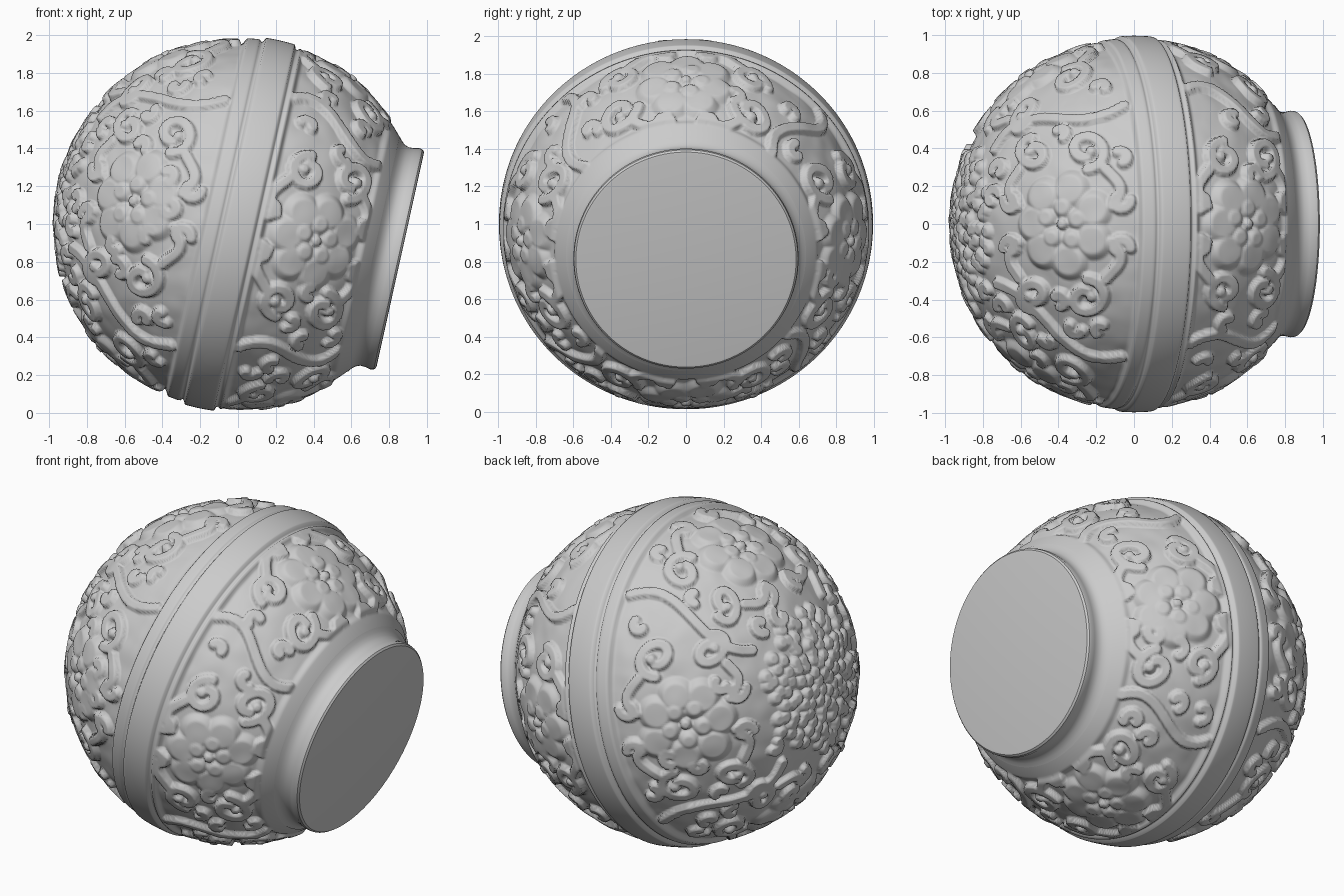
import bpy, math, random
from math import sin, cos, pi
from mathutils import Vector, noise
from mathutils.kdtree import KDTree

if "Cube" in bpy.data.objects:
    bpy.data.objects.remove(bpy.data.objects["Cube"])

random.seed(4)
TILT = 0.218            # the jar lies on its side, foot tipped downwards
SEGS, ROWS, LAT_END = 540, 250, 0.90

# relief classes: name -> (half width, height, edge steepness)
CLASSES = {"vine": (0.036, 0.032, 2.2), "tip": (0.022, 0.024, 1.8),
           "petal": (0.115, 0.030, 1.7), "inner": (0.070, 0.037, 1.3),
           "bump": (0.050, 0.027, 1.3), "heart": (0.040, 0.041, 1.3)}
dabs = {k: [] for k in CLASSES}


def on_sphere(lat, phi):
    return Vector((sin(lat), cos(lat) * cos(phi), cos(lat) * sin(phi)))


def dab(kind, lat0, phi0, u, v):
    lat = lat0 + v
    dabs[kind].append(on_sphere(lat, phi0 + u / max(cos(lat), 0.15)))


def stroke(lat0, phi0, path, n=26, taper=0.75):
    """A carved vine following path(t), thinning at the end."""
    for i in range(n):
        t = i / (n - 1)
        u, v = path(t)
        dab("vine" if t < taper else "tip", lat0, phi0, u, v)


def curl(lat0, phi0, cu, cv, r, start, turns, hand=1):
    """Spiral scroll winding inwards to a round bud."""
    def path(t):
        a = start + hand * turns * 2 * pi * t
        k = r * (1 - 0.72 * t)
        return cu + k * cos(a), cv + k * sin(a)
    stroke(lat0, phi0, path, max(12, int(r * turns * 320)), 0.85)
    if r > 0.085:
        u, v = path(1)
        dab("heart", lat0, phi0, u, v)


def flower(lat0, phi0, size):
    """Layered peony."""
    for count, dist, kind, off in ((7, 0.185, "petal", 0.2), (5, 0.095, "inner", 0.6), (1, 0, "heart", 0)):
        for i in range(count):
            a = off + i * 2 * pi / count
            d = dist * size * random.uniform(0.9, 1.1)
            dab(kind, lat0, phi0, d * cos(a), d * sin(a))


def panel(lat0, phi0, size, vmax):
    """Flower with mirrored scrolls, leaves and a dividing vine."""
    flower(lat0, phi0, size)
    for s in (-1, 1):
        curl(lat0, phi0, s * 0.40 * size, 0.15 * size, 0.115, pi / 2 + s * pi / 2, 1.2, -s)
        curl(lat0, phi0, s * 0.39 * size, -0.14 * size, 0.10, pi / 2 - s * pi / 2, 1.2, -s)
        for w in (-1, 1):
            stroke(lat0, phi0, lambda t: (s * (0.10 + 0.28 * t), w * (0.27 * size + 0.05 * sin(t * 5))), 20)
            curl(lat0, phi0, s * 0.13, w * 0.31 * size, 0.06, pi / 2 * w, 0.75, s * w)
    stroke(lat0, phi0 + pi / 4, lambda t: (0.10 * sin((t - 0.5) * 5), vmax * (2 * t - 1)), 44, 1.1)


# carved ornament: four panels on each side of the belt
for k in range(4):
    panel(0.45, k * pi / 2, 0.95, 0.30)
    panel(-0.62, k * pi / 2, 1.05, 0.40)

# small hooks filling the empty ground
placed = [p for pts in dabs.values() for p in pts]
for _ in range(900):
    lat = random.choice((random.uniform(0.22, 0.70), random.uniform(-1.10, -0.27)))
    phi = random.uniform(0, 2 * pi)
    p = on_sphere(lat, phi)
    if min((p - q).length_squared for q in placed) > 0.088 ** 2:
        before = len(dabs["vine"])
        curl(lat, phi, 0, 0, random.uniform(0.045, 0.06), random.uniform(0, 6.3),
             random.uniform(0.5, 0.8), random.choice((-1, 1)))
        placed += dabs["vine"][before:]

# dense pebbled rosette on the closed end
for i in range(120):
    r = 0.43 * math.sqrt((i + 0.5) / 120)
    a = i * 2.39996 + random.uniform(-0.15, 0.15)
    dabs["bump"].append(on_sphere(-pi / 2 + r, a))

trees = []
for kind, pts in dabs.items():
    tree = KDTree(len(pts))
    for i, p in enumerate(pts):
        tree.insert(p, i)
    tree.balance()
    trees.append((tree, *CLASSES[kind]))


def smooth(a, b, x):
    t = min(1, max(0, (x - a) / (b - a)))
    return t * t * (3 - 2 * t)


def radius(p):
    """Distance of the surface from the ball's centre in direction p."""
    a = p.x
    belt = smooth(-0.20, -0.165, a) * (1 - smooth(0.125, 0.16, a))
    collar = smooth(0.67, 0.70, a)
    plain = max(belt, collar)
    rise = 0.0
    if plain < 1:
        for tree, w, h, steep in trees:
            d = tree.find(p)[2] / w
            if d < 1:
                rise = max(rise, h * min(1, steep * (1 - d * d)))
    wobble = 0.006 * noise.noise(p * 9)
    ground = 0.954 + rise + wobble
    raised = 0.012 * smooth(-0.085, -0.07, a) * (1 - smooth(0.09, 0.105, a))
    groove = 0.016 * sum(math.exp(-((a - g) / 0.010) ** 2) for g in (-0.085, 0.105))
    smooth_r = 0.985 * belt + 0.972 * (1 - belt) + raised - groove
    return ground * (1 - plain) + smooth_r * plain


def lathe(name, rings, segs, start_pole, end_pole):
    """Skin a list of equal rings, closing either end with a pole point."""
    verts = [v for ring in rings for v in ring]
    n = len(rings)
    faces = [(i * segs + j, i * segs + (j + 1) % segs, (i + 1) * segs + (j + 1) % segs, (i + 1) * segs + j)
             for i in range(n - 1) for j in range(segs)]
    if start_pole:
        c = len(verts)
        verts.append(start_pole)
        faces += [(c, (j + 1) % segs, j) for j in range(segs)]
    if end_pole:
        c, b = len(verts), (n - 1) * segs
        verts.append(end_pole)
        faces += [(c, b + j, b + (j + 1) % segs) for j in range(segs)]
    mesh = bpy.data.meshes.new(name)
    mesh.from_pydata(verts, [], faces)
    mesh.shade_smooth()
    ob = bpy.data.objects.new(name, mesh)
    bpy.context.collection.objects.link(ob)
    ob.location.z = 1
    ob.rotation_euler.y = TILT
    return ob


# carved body
rings = []
for i in range(1, ROWS + 1):
    lat = -pi / 2 + (LAT_END + pi / 2) * i / ROWS
    ring = []
    for j in range(SEGS):
        p = on_sphere(lat, 2 * pi * j / SEGS)
        ring.append(p * radius(p))
    rings.append(ring)
pole = Vector((-1, 0, 0))
lathe("carved_body", rings, SEGS, pole * radius(pole), None)

# foot ring with flat base
profile = [(0.735, 0.640), (0.750, 0.620), (0.770, 0.602), (0.795, 0.592), (0.825, 0.594),
           (0.850, 0.600), (0.868, 0.597), (0.878, 0.587), (0.880, 0.575)]
foot = lathe("foot", [[(x, r * cos(2 * pi * j / 128), r * sin(2 * pi * j / 128)) for j in range(128)]
                      for x, r in profile], 128, None, (0.880, 0, 0))
bpy.context.view_layer.objects.active = foot
foot.select_set(True)
bpy.ops.object.shade_smooth_by_angle(angle=math.radians(35))
